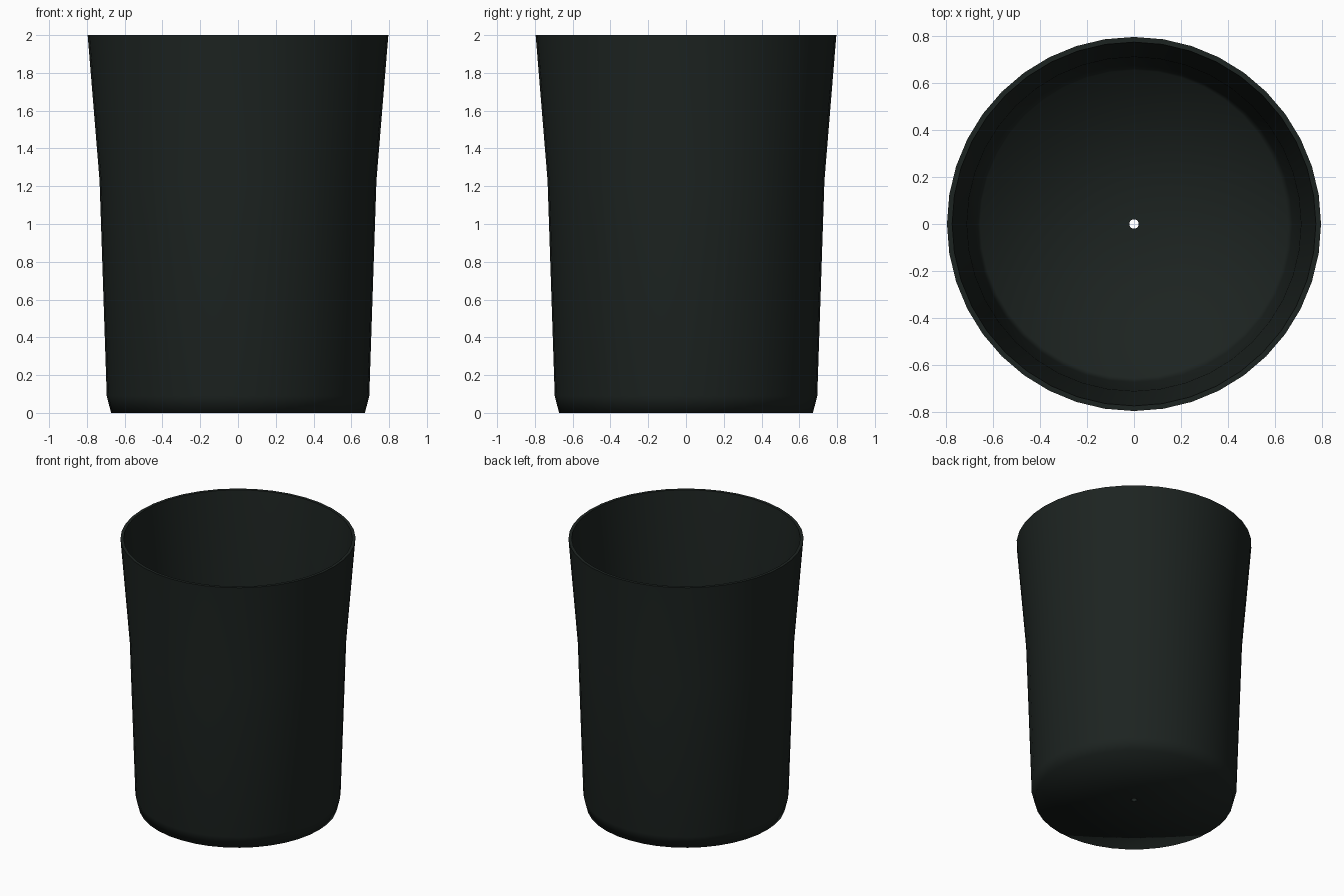
import bpy, bmesh, math

if "Cube" in bpy.data.objects:
    bpy.data.objects.remove(bpy.data.objects["Cube"])

SIDES = 40

# Closed wall profile (radius, height): outside going up, then inside going down
profile = [
    (0.02, 0.0), (0.672, 0.0), (0.695, 0.09), (0.733, 1.23), (0.796, 2.0),
    (0.774, 2.0), (0.711, 1.23), (0.674, 0.10), (0.655, 0.022), (0.02, 0.022),
]

# Cup body: profile spun around z, leaving the small centre hole in the base
bm = bmesh.new()
rings = []
for r, z in profile:
    rings.append([bm.verts.new((r * math.cos(2 * math.pi * i / SIDES),
                                r * math.sin(2 * math.pi * i / SIDES), z))
                  for i in range(SIDES)])
for a, b in zip(rings, rings[1:] + rings[:1]):
    for i in range(SIDES):
        j = (i + 1) % SIDES
        bm.faces.new((a[i], a[j], b[j], b[i]))
bmesh.ops.recalc_face_normals(bm, faces=bm.faces)
mesh = bpy.data.meshes.new("cup")
bm.to_mesh(mesh)
bm.free()
cup = bpy.data.objects.new("cup", mesh)
bpy.context.collection.objects.link(cup)

# Near-black green finish
mat = bpy.data.materials.new("dark_green")
mat.diffuse_color = (0.012, 0.017, 0.015, 1)
mat.use_nodes = True
mat.node_tree.nodes["Principled BSDF"].inputs["Base Color"].default_value = mat.diffuse_color
mesh.materials.append(mat)

# Soft base corner, crisp rim
bpy.context.view_layer.objects.active = cup
cup.select_set(True)
bpy.ops.object.shade_smooth_by_angle(angle=math.radians(80))
